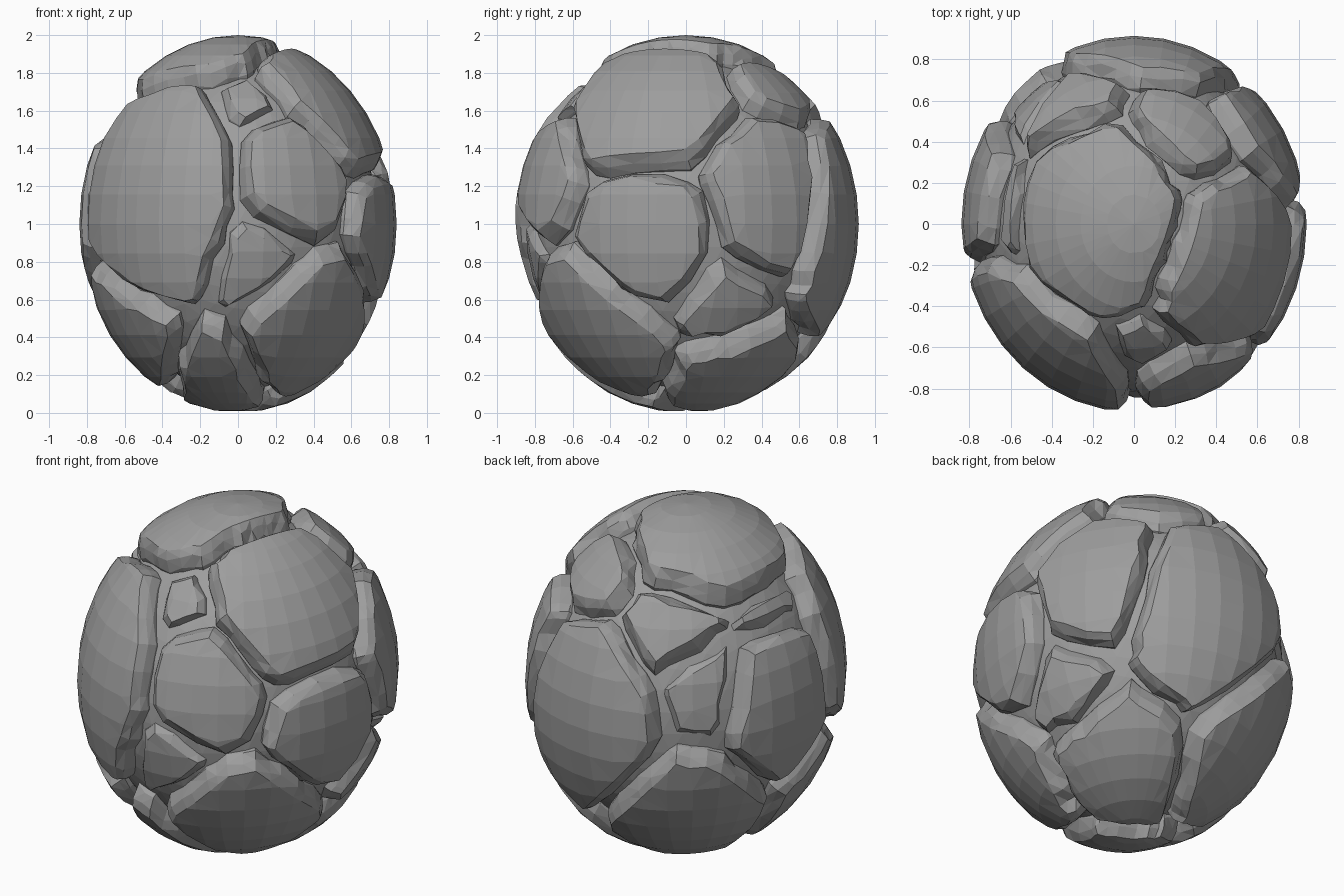
import bpy, bmesh, random
from mathutils import Vector

random.seed(4)
default = bpy.data.objects.get("Cube")
if default:
    bpy.data.objects.remove(default, do_unlink=True)

RADII = Vector((.84, .915, 1))

stone = bpy.data.materials.new("grey_stone")
stone.use_nodes = True
GREY = (.34, .34, .34, 1)
stone.diffuse_color = GREY
stone.node_tree.nodes["Principled BSDF"].inputs["Base Color"].default_value = GREY

# plate name: centre x, y, z (about the middle), reach, height
PLATES = {
    "front_right_large_plate": (-.5, -.66, .17, .15, 1),
    "front_middle_plate": (.3, -.8, .25, .01, 1),
    "front_sunken_plate": (.13, -.85, -.17, -.02, .93),
    "lower_front_left_plate": (.4, -.5, -.6, .07, 1),
    "lower_front_middle_plate": (-.12, -.4, -.85, .01, 1),
    "lower_front_right_plate": (-.6, -.35, -.6, .04, 1),
    "upper_left_large_plate": (.5, -.2, .67, .08, 1),
    "left_side_plate": (.8, -.25, -.08, .02, 1),
    "left_back_tall_plate": (.67, .53, .19, .04, 1),
    "top_back_small_plate": (.24, .45, .78, -.01, .98),
    "top_large_plate": (-.18, .07, .97, .09, 1),
    "back_large_plate": (.13, .87, -.02, .13, 1),
    "back_upper_small_plate": (-.31, .6, .6, -.02, .99),
    "back_right_sunken_plate": (-.55, .62, .27, -.03, .92),
    "right_side_plate": (-.82, .17, .11, .03, 1),
    "right_upper_sunken_plate": (-.62, .1, .62, -.05, .95),
    "front_upper_sunken_plate": (.12, -.65, .63, -.06, .94),
    "lower_back_left_plate": (.34, .27, -.87, .02, 1),
    "lower_left_small_plate": (.72, .23, -.5, -.04, .98),
    "lower_back_right_plate": (-.35, .6, -.6, .08, 1),
}


def unit(values):
    return Vector([v / r for v, r in zip(values[:3], RADII)]).normalized()


def add_object(name, bm):
    # stretch the unit ball to the body shape and stand it on the ground
    for v in bm.verts:
        v.co = Vector([a * b for a, b in zip(v.co, RADII)]) + Vector((0, 0, 1))
    bmesh.ops.recalc_face_normals(bm, faces=bm.faces)
    mesh = bpy.data.meshes.new(name)
    bm.to_mesh(mesh)
    bm.free()
    mesh.materials.append(stone)
    obj = bpy.data.objects.new(name, mesh)
    bpy.context.collection.objects.link(obj)


def add_skirt(bm, centre, width, radius, jitter):
    # pull the open rim outward and down into the crack
    rim = [e for e in bm.edges if e.is_boundary]
    out = bmesh.ops.extrude_edge_only(bm, edges=rim)["geom"]
    for v in [g for g in out if isinstance(g, bmesh.types.BMVert)]:
        p = v.co.normalized()
        away = (p - centre * p.dot(centre)).normalized()
        spread = width + random.uniform(-jitter, jitter)
        v.co = (p + away * spread).normalized() * (radius + random.uniform(-jitter, jitter))


def add_plate(name, data):
    centre, reach, height = unit(data), data[3], data[4]
    bm = bmesh.new()
    bmesh.ops.create_uvsphere(bm, u_segments=36, v_segments=20, radius=1)
    # trim the shell along the crack shared with every other plate
    for other, spec in PLATES.items():
        if other == name:
            continue
        step = unit(spec) - centre
        offset = (reach - spec[3]) / step.length - .07
        normal = step.normalized()
        bmesh.ops.bisect_plane(bm, geom=bm.verts[:] + bm.edges[:] + bm.faces[:],
                               plane_co=normal * offset, plane_no=normal, clear_outer=True)
    bmesh.ops.remove_doubles(bm, verts=bm.verts, dist=.035)
    # round the corners of the outline
    rim = [v for v in bm.verts if v.is_boundary]
    for _ in range(2):
        bmesh.ops.smooth_vert(bm, verts=rim, factor=.3, use_axis_x=True,
                              use_axis_y=True, use_axis_z=True)
    for v in bm.verts:
        v.co = v.co.normalized() * height
        if v.is_boundary:
            v.co *= .995
    # broken sloping sides, then the steep crack wall
    add_skirt(bm, centre, .05, height - .045, .014)
    add_skirt(bm, centre, .04, height - .1, .014)
    add_skirt(bm, centre, .01, .8, .01)
    bmesh.ops.triangulate(bm, faces=[f for f in bm.faces if len(f.verts) > 3])
    add_object(name, bm)


for plate, spec in PLATES.items():
    add_plate(plate, spec)

# inner ball showing at the bottom of the cracks
core = bmesh.new()
bmesh.ops.create_icosphere(core, subdivisions=4, radius=.885)
add_object("inner_core", core)
